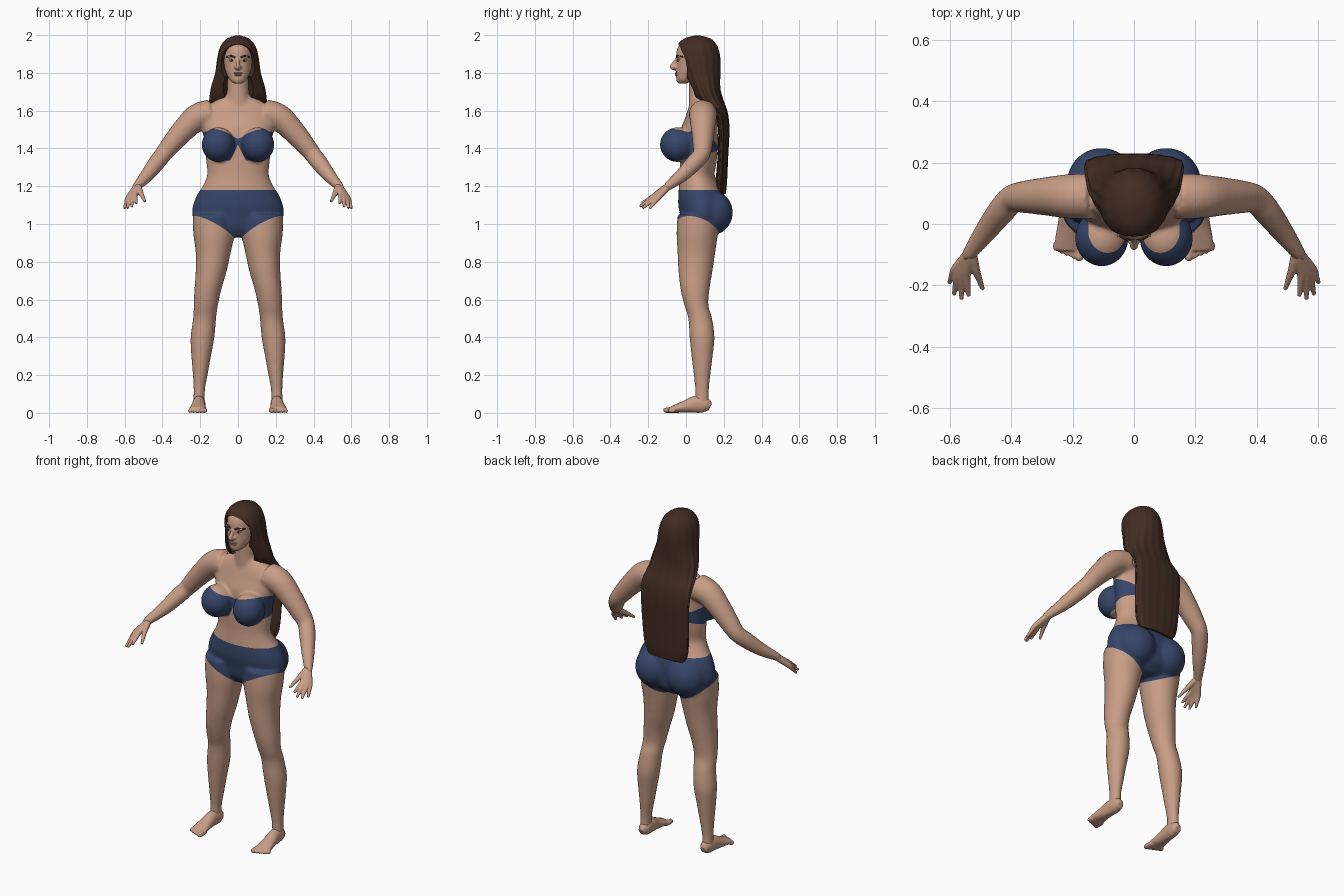
import bpy, bmesh, math
from mathutils import Vector, Matrix

cube = bpy.data.objects.get("Cube")
if cube:
    bpy.data.objects.remove(cube, do_unlink=True)


def material(name, color):
    mat = bpy.data.materials.new(name)
    mat.use_nodes = True
    mat.diffuse_color = (*color, 1)
    mat.node_tree.nodes["Principled BSDF"].inputs["Base Color"].default_value = (*color, 1)
    return mat


skin = material("skin", (.58, .34, .24))
navy = material("navy fabric", (.037, .06, .14))
brown = material("dark brown hair", (.054, .025, .016))
rose = material("lip rose", (.42, .2, .16))
ivory = material("eye white", (.6, .52, .46))
dark = material("iris dark", (.02, .012, .01))


def spline(rings, steps):
    """Catmull-Rom interpolation through rings of (x, y, z, radius, radius)."""
    pts = [Vector(r) for r in rings]
    out = []
    for i in range(len(pts) - 1):
        a, b, c, d = pts[max(i - 1, 0)], pts[i], pts[i + 1], pts[min(i + 2, len(pts) - 1)]
        for k in range(steps):
            t = k / steps
            out.append(b + (c - a) * (t / 2) + (a * 2 - b * 5 + c * 4 - d) * (t * t / 2)
                       + (b * 3 - a - c * 3 + d) * (t ** 3 / 2))
    return out + [pts[-1]]


def loft(bm, rings, mirror=True, flat=False, seg=28, steps=5, ripple=0):
    """Skin elliptical rings along a path; flat keeps every ring level."""
    rows = spline(rings, steps)
    for side in ((1, -1) if mirror else (1,)):
        loops = []
        for i, row in enumerate(rows):
            centre = Vector(row[:3])
            t = Vector(rows[min(i + 1, len(rows) - 1)][:3]) - Vector(rows[max(i - 1, 0)][:3])
            t = Vector((0, 0, -1)) if flat else t.normalized()
            u = (Vector((1, 0, 0)) - t * t.x).normalized()
            v = t.cross(u)
            loop = []
            for k in range(seg):
                a = math.tau * k / seg
                w = 1 + ripple * math.sin(a * 17) * min(1, i / len(rows) * 2)
                p = centre + u * math.cos(a) * max(row[3], .001) * w + v * math.sin(a) * max(row[4], .001) * w
                loop.append(bm.verts.new((p.x * side, p.y, p.z)))
            loops.append(loop)
        for a, b in zip(loops, loops[1:]):
            for k in range(seg):
                n = (k + 1) % seg
                bm.faces.new((a[k], a[n], b[n], b[k]))
        bm.faces.new(loops[0])
        bm.faces.new(loops[-1])


def ball(bm, centre, radii, mirror=True):
    for side in ((1, -1) if mirror else (1,)):
        place = Matrix.Translation((centre[0] * side, *centre[1:])) @ Matrix.Diagonal((*radii, 1))
        bmesh.ops.create_uvsphere(bm, u_segments=32, v_segments=20, radius=1, matrix=place)


def make(name, bm, *mats):
    bmesh.ops.recalc_face_normals(bm, faces=bm.faces)
    mesh = bpy.data.meshes.new(name)
    bm.to_mesh(mesh)
    bm.free()
    obj = bpy.data.objects.new(name, mesh)
    bpy.context.collection.objects.link(obj)
    for m in mats:
        mesh.materials.append(m)
    return obj


def bake(obj):
    """Apply all modifiers."""
    mats = list(obj.data.materials)
    bpy.context.view_layer.update()
    mesh = bpy.data.meshes.new_from_object(obj.evaluated_get(bpy.context.evaluated_depsgraph_get()))
    obj.modifiers.clear()
    obj.data = mesh
    mesh.materials.clear()
    for m in mats:
        mesh.materials.append(m)
    mesh.polygons.foreach_set("material_index", [0] * len(mesh.polygons))


def fuse(obj, voxel, rounds):
    """Blend overlapping volumes into one smooth surface."""
    mod = obj.modifiers.new("fuse", 'REMESH')
    mod.mode, mod.voxel_size = 'VOXEL', voxel
    mod = obj.modifiers.new("relax", 'SMOOTH')
    mod.factor, mod.iterations = .5, rounds
    bake(obj)


def smooth(obj, degrees=60):
    bpy.ops.object.select_all(action='DESELECT')
    obj.select_set(True)
    bpy.context.view_layer.objects.active = obj
    bpy.ops.object.shade_smooth_by_angle(angle=math.radians(degrees))


# Body: torso, neck, bust, hips, legs and arms
bm = bmesh.new()
loft(bm, [(0, .085, 1.68, .07, .045), (0, .085, 1.62, .17, .07), (0, .08, 1.56, .2, .085),
          (0, .07, 1.5, .19, .097), (0, .07, 1.42, .175, .1), (0, .065, 1.33, .168, .097),
          (0, .06, 1.26, .163, .092), (0, .07, 1.2, .187, .107), (0, .08, 1.16, .213, .12),
          (0, .085, 1.1, .238, .126), (0, .09, 1.04, .24, .12), (0, .09, .98, .2, .11),
          (0, .08, .93, .08, .07)], mirror=False, flat=True, seg=40)
loft(bm, [(0, .085, 1.6, .085, .07), (0, .073, 1.68, .06, .058), (0, .07, 1.8, .056, .056)],
     mirror=False, flat=True)
ball(bm, (.105, -.045, 1.42), (.087, .093, .092))
ball(bm, (.105, .13, 1.06), (.115, .118, .12))
loft(bm, [(.125, .07, 1.05, .115, .115), (.127, .06, .95, .11, .11), (.131, .055, .85, .093, .1),
          (.142, .05, .75, .082, .09), (.16, .048, .65, .071, .076), (.17, .055, .57, .064, .064),
          (.177, .075, .5, .061, .063), (.188, .085, .4, .063, .066), (.195, .085, .3, .052, .056),
          (.2, .085, .2, .039, .044), (.205, .085, .12, .03, .036), (.207, .085, .05, .03, .037)],
     flat=True)
loft(bm, [(x, y, z, r, r) for x, y, z, r in (
    (.14, .09, 1.585, .075), (.215, .09, 1.565, .072), (.29, .09, 1.495, .062),
    (.355, .088, 1.42, .053), (.395, .082, 1.37, .046), (.43, .045, 1.325, .045),
    (.48, -.02, 1.26, .037), (.535, -.095, 1.2, .024), (.54, -.105, 1.193, .022))])
body = make("body", bm, skin, navy)
fuse(body, .008, 8)

# Swimwear: cut the edges into the body, as planes z = c + a|x| + b*y
waist, leg_line = (0, 0, 1.18), (.55, -.3, .923)
cup_top, cup_low, cup_gap = (.3, -.25, 1.445), (0, .25, 1.345), (-2, 0, 1.42)
bm = bmesh.new()
bm.from_mesh(body.data)
for a, b, c in (waist, leg_line, cup_top, cup_low, cup_gap):
    for side in (1, -1):
        bmesh.ops.bisect_plane(bm, geom=bm.verts[:] + bm.edges[:] + bm.faces[:], dist=.0002,
                               plane_co=(0, 0, c), plane_no=(-a * side, -b, 1))
for f in bm.faces:
    p = f.calc_center_median()

    def above(plane):
        return p.z > plane[2] + plane[0] * abs(p.x) + plane[1] * p.y

    briefs = abs(p.x) < .3 and above(leg_line) and not above(waist)
    top = abs(p.x) < .205 and above(cup_low) and not above(cup_top) and (p.y > .05 or above(cup_gap))
    f.material_index = int(briefs or top)
bm.to_mesh(body.data)
bm.free()
smooth(body)

# Hands: five tubes fanning out from the wrist
bm = bmesh.new()
wrist = Vector((.532, -.09, 1.203))
for knuckle, tip in (((.515, -.15, 1.165), (.492, -.213, 1.118)),
                     ((.545, -.165, 1.152), (.538, -.235, 1.11)),
                     ((.56, -.17, 1.143), (.562, -.245, 1.092)),
                     ((.574, -.165, 1.137), (.586, -.23, 1.083)),
                     ((.584, -.15, 1.135), (.602, -.192, 1.082))):
    k, t = Vector(knuckle), Vector(tip)
    path = [(wrist, .018), (wrist.lerp(k, .5), .017), (k, .014), (k.lerp(t, .5), .0105), (t, .007)]
    loft(bm, [(*p, r, r) for p, r in path], seg=14)
hands = make("hands", bm, skin)
fuse(hands, .004, 3)
smooth(hands)

# Feet with toes
bm = bmesh.new()
loft(bm, [(.205, .128, .03, .02, .022), (.205, .1, .042, .032, .041), (.207, .05, .045, .034, .045),
          (.21, 0, .034, .038, .034), (.212, -.05, .023, .045, .023), (.213, -.085, .016, .044, .015)])
for i in range(5):
    x, r = .178 + .019 * i, .014 if i == 0 else .0105
    tip = -.12 + .008 * i
    loft(bm, [(x, -.06, r, r, r), (x, tip + .012, r, r, r), (x, tip, r, r * .6, r * .6)], seg=14)
feet = make("feet", bm, skin)
fuse(feet, .005, 3)
smooth(feet)

# Head with nose, brow ridge and chin
bm = bmesh.new()
loft(bm, [(0, -.02, 1.743, .018, .02), (0, -.008, 1.76, .042, .042), (0, .018, 1.8, .063, .071),
          (0, .04, 1.85, .076, .091), (0, .05, 1.9, .08, .102), (0, .055, 1.94, .076, .095),
          (0, .06, 1.975, .05, .065), (0, .06, 1.985, .01, .01)], mirror=False, flat=True)
loft(bm, [(0, -.044, 1.885, .008, .008), (0, -.06, 1.855, .009, .01), (0, -.073, 1.833, .013, .013),
          (0, -.058, 1.822, .012, .01)], mirror=False, seg=16)
ball(bm, (.012, -.055, 1.83), (.01, .011, .008))
ball(bm, (.032, -.036, 1.884), (.026, .012, .007))
head = make("head", bm, skin)
fuse(head, .005, 3)
smooth(head)

# Face details
bm = bmesh.new()
ball(bm, (0, -.05, 1.798), (.024, .009, .005), mirror=False)
ball(bm, (0, -.049, 1.789), (.02, .009, .006), mirror=False)
smooth(make("lips", bm, rose))
bm = bmesh.new()
ball(bm, (.033, -.038, 1.866), (.014, .009, .006))
smooth(make("eyes", bm, ivory))
bm = bmesh.new()
ball(bm, (.033, -.044, 1.866), (.006, .005, .006))
smooth(make("irises", bm, dark))
bm = bmesh.new()
loft(bm, [(.014, -.05, 1.882, .004, .004), (.036, -.044, 1.889, .005, .005),
          (.062, -.016, 1.885, .003, .003)], seg=10)
smooth(make("eyebrows", bm, brown))

# Long hair: one rippled volume with the face and throat carved out
bm = bmesh.new()
loft(bm, [(0, .06, 1.998, .015, .015), (0, .06, 1.98, .06, .073), (0, .06, 1.94, .093, .107),
          (0, .065, 1.88, .109, .117), (0, .08, 1.8, .12, .102), (0, .1, 1.72, .142, .082),
          (0, .125, 1.66, .15, .072), (0, .183, 1.59, .16, .038), (0, .2, 1.5, .157, .03),
          (0, .195, 1.35, .152, .028), (0, .187, 1.22, .142, .03), (0, .185, 1.16, .115, .025)],
     mirror=False, flat=True, seg=136, ripple=.018)
hair = make("hair", bm, brown)
cutters = []
for name, centre, radii in (("face_cutter", (0, -.08, 1.83), (.12, .125, .13)),
                            ("throat_cutter", (0, .0, 1.7), (.086, .1, .12))):
    bm = bmesh.new()
    ball(bm, centre, radii, mirror=False)
    cutter = make(name, bm)
    cutter.hide_render = True
    mod = hair.modifiers.new(name, 'BOOLEAN')
    mod.operation, mod.object, mod.solver = 'DIFFERENCE', cutter, 'EXACT'
    cutters.append(cutter)
bake(hair)
for cutter in cutters:
    bpy.data.objects.remove(cutter, do_unlink=True)
smooth(hair, 45)
